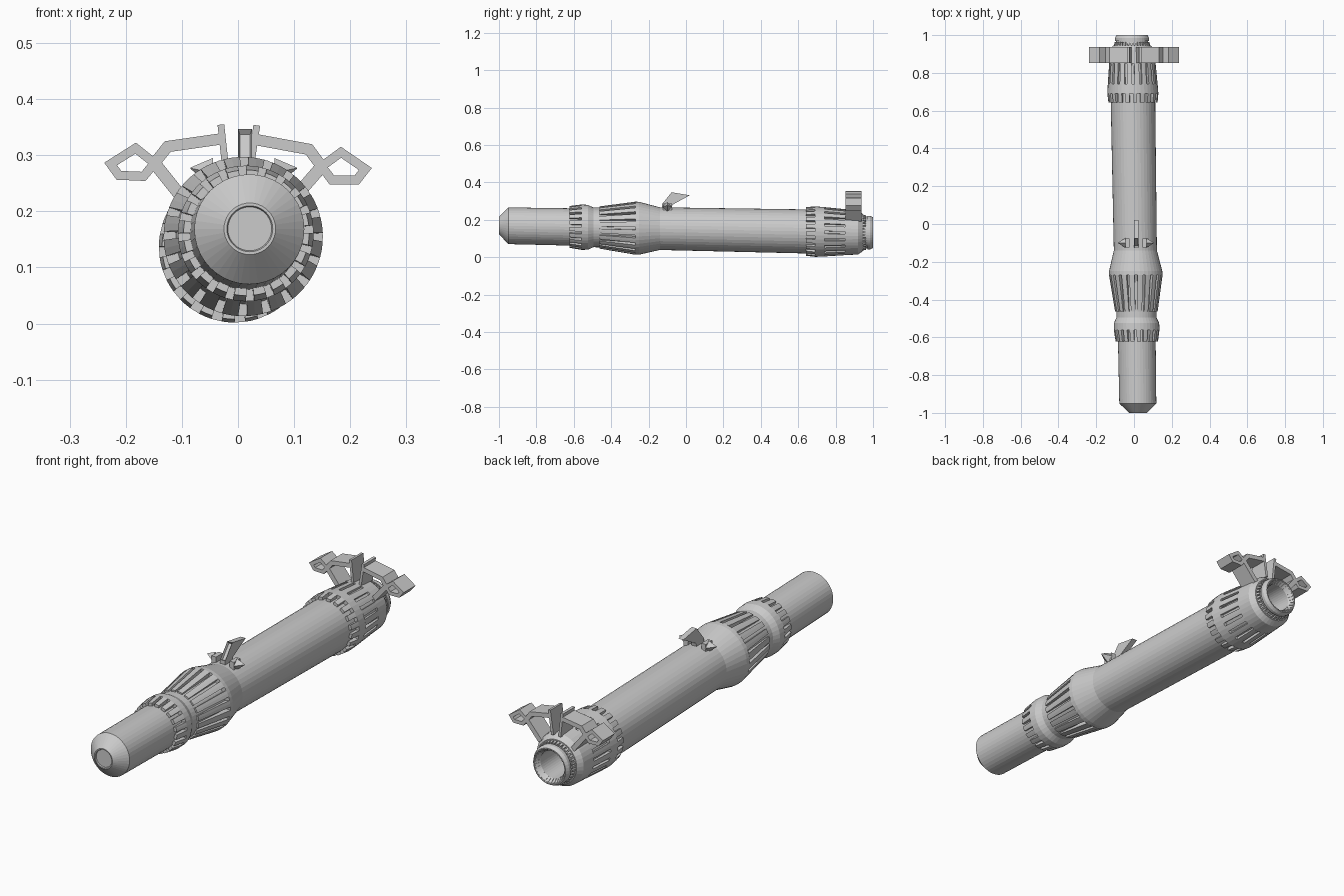
import bpy, bmesh
from math import sin, cos, pi
from mathutils import Matrix, Vector

cube = bpy.data.objects.get("Cube")
if cube:
    bpy.data.objects.remove(cube)

# The barrel axis runs along y and drifts slightly sideways and down
LEAN = Matrix(((1, -0.016, 0, 0.005), (0, 1, 0, 0), (0, -0.019, 1, 0.15), (0, 0, 0, 1)))
SEGMENTS = 40


def finish(name, bm, matrix=None):
    if matrix:
        bm.transform(matrix)
    bmesh.ops.recalc_face_normals(bm, faces=bm.faces)
    mesh = bpy.data.meshes.new(name)
    bm.to_mesh(mesh)
    bm.free()
    obj = bpy.data.objects.new(name, mesh)
    bpy.context.collection.objects.link(obj)
    return obj


def around(y, r, a):
    return (r * sin(a), y, r * cos(a))


def lathe(name, profile):
    """Revolve (y, radius) points and cap both ends."""
    bm = bmesh.new()
    rings = [[bm.verts.new(around(y, r, 2 * pi * i / SEGMENTS)) for i in range(SEGMENTS)]
             for y, r in profile]
    for a, b in zip(rings, rings[1:]):
        for i in range(SEGMENTS):
            j = (i + 1) % SEGMENTS
            bm.faces.new((a[i], a[j], b[j], b[i]))
    bm.faces.new(rings[0])
    bm.faces.new(rings[-1])
    return finish(name, bm, LEAN)


def rib_ring(name, section, count, fill, phase=0.0):
    """Repeat a closed (y, radius) section as curved blocks around the axis."""
    bm = bmesh.new()
    pitch = 2 * pi / count
    for k in range(count):
        arcs = [[bm.verts.new(around(y, r, pitch * (k + phase + fill * t))) for y, r in section]
                for t in (0, 0.5, 1)]
        for a, b in zip(arcs, arcs[1:]):
            for i in range(len(section)):
                j = (i + 1) % len(section)
                bm.faces.new((a[i], a[j], b[j], b[i]))
        bm.faces.new(arcs[0])
        bm.faces.new(arcs[-1])
    return finish(name, bm, LEAN)


def strip(bm, points, width, y0, y1, closed=False):
    """Flat bar following an x-z path, extruded from y0 to y1."""
    pts = [Vector(p) for p in points]
    n = len(pts)
    rows = []
    for i, p in enumerate(pts):
        before = pts[i - 1] if closed or i else None
        after = pts[(i + 1) % n] if closed or i < n - 1 else None
        d1 = (p - before).normalized() if before else (after - p).normalized()
        d2 = (after - p).normalized() if after else d1
        side = Vector((-d1.y - d2.y, d1.x + d2.x)).normalized()
        side *= width / 2 / max(0.4, side.dot(Vector((-d1.y, d1.x))))
        rows.append([bm.verts.new((q.x, y, q.y)) for q, y in
                     ((p - side, y0), (p + side, y0), (p + side, y1), (p - side, y1))])
    pairs = list(zip(rows, rows[1:])) + ([(rows[-1], rows[0])] if closed else [])
    for a, b in pairs:
        for i in range(4):
            j = (i + 1) % 4
            bm.faces.new((a[i], a[j], b[j], b[i]))
    if not closed:
        bm.faces.new(rows[0])
        bm.faces.new(rows[-1])


# Barrel with front nose, flared collars and hollow rear end
lathe("barrel", [
    (-0.995, 0.039), (-1.0, 0.041), (-1.0, 0.046), (-0.95, 0.098), (-0.56, 0.1),
    (-0.56, 0.121), (-0.525, 0.12), (-0.495, 0.106), (-0.46, 0.106), (-0.27, 0.12),
    (-0.27, 0.142), (-0.25, 0.141), (-0.14, 0.114), (0.69, 0.118), (0.69, 0.135),
    (0.74, 0.132), (0.74, 0.117), (0.85, 0.114), (0.85, 0.123), (0.92, 0.118),
    (0.945, 0.1), (0.945, 0.085), (0.97, 0.085), (0.97, 0.09), (0.985, 0.09),
    (1.0, 0.082), (1.0, 0.078), (0.975, 0.062), (0.82, 0.06)])

# Raised ribs on the collars
rib_ring("front_collar_ribs",
         [(-0.622, 0.09), (-0.622, 0.112), (-0.56, 0.121), (-0.56, 0.09)], 20, 0.62)
rib_ring("flare_ribs",
         [(-0.462, 0.1), (-0.462, 0.113), (-0.27, 0.142), (-0.27, 0.11)], 20, 0.66, 0.2)
rib_ring("rear_collar_teeth",
         [(0.642, 0.11), (0.642, 0.13), (0.69, 0.135), (0.69, 0.11)], 20, 0.55)
rib_ring("rear_collar_ribs",
         [(0.74, 0.11), (0.74, 0.132), (0.85, 0.123), (0.85, 0.11)], 20, 0.66, 0.25)
rib_ring("rear_knurl",
         [(0.945, 0.08), (0.945, 0.096), (0.963, 0.092), (0.963, 0.08)], 36, 0.6)
rib_ring("muzzle_ticks",
         [(0.977, 0.067), (0.977, 0.061), (0.998, 0.074), (0.998, 0.08)], 30, 0.5)

# Winged rear sight: half is drawn, then mirrored and rolled slightly
bm = bmesh.new()
Y0, Y1 = 0.853, 0.938
strip(bm, [(0.227, 0.0), (0.183, 0.029), (0.149, 0.003), (0.168, -0.021), (0.212, -0.02)],
      0.016, Y0, Y1, closed=True)
strip(bm, [(0.149, 0.003), (0.126, 0.033), (0.028, 0.049)], 0.02, Y0, Y1)
strip(bm, [(0.149, 0.003), (0.08, -0.08)], 0.022, Y0, Y1)
strip(bm, [(0.032, 0.074), (0.018, -0.035)], 0.012, Y0, Y1)
sight = finish("rear_sight", bm)
sight.location.z = 0.28
sight.rotation_euler.y = 0.02
sight.modifiers.new("Mirror", 'MIRROR')

# Front sight blade with a recessed window in its sloping front face
bm = bmesh.new()
side = [(-0.128, 0.25), (-0.128, 0.284), (-0.077, 0.347), (0.02, 0.331),
        (-0.073, 0.28), (-0.078, 0.25)]
left, right = [[bm.verts.new((x, y, z)) for y, z in side] for x in (0.0, 0.025)]
bm.faces.new(left)
bm.faces.new(right)
quads = [bm.faces.new((left[i], left[i - 1], right[i - 1], right[i])) for i in range(len(side))]
bmesh.ops.recalc_face_normals(bm, faces=bm.faces)
bmesh.ops.inset_individual(bm, faces=[quads[2]], thickness=0.005, depth=-0.012)
finish("front_sight_blade", bm)

# Pair of pointed prongs beside the blade
for name, s in (("left_prong", 1), ("right_prong", -1)):
    bm = bmesh.new()
    box = bmesh.ops.create_cube(bm, size=1)["verts"]
    bmesh.ops.scale(bm, vec=(0.022, 0.048, 0.035), verts=box)
    bmesh.ops.translate(bm, vec=(0.045, 0, 0), verts=box)
    tip = bmesh.ops.create_cone(bm, cap_ends=True, segments=4, radius1=0.026, radius2=0.001,
                                depth=0.04, matrix=Matrix.Translation((0.075, 0, 0.0))
                                @ Matrix.Rotation(pi / 2, 4, 'Y'))["verts"]
    for v in tip:
        v.co.z += (v.co.x - 0.055) * 0.2
    bm.transform(Matrix.Translation((0.01, -0.1, 0.269)) @ Matrix.Scale(s, 4, (1, 0, 0)))
    finish(name, bm)
